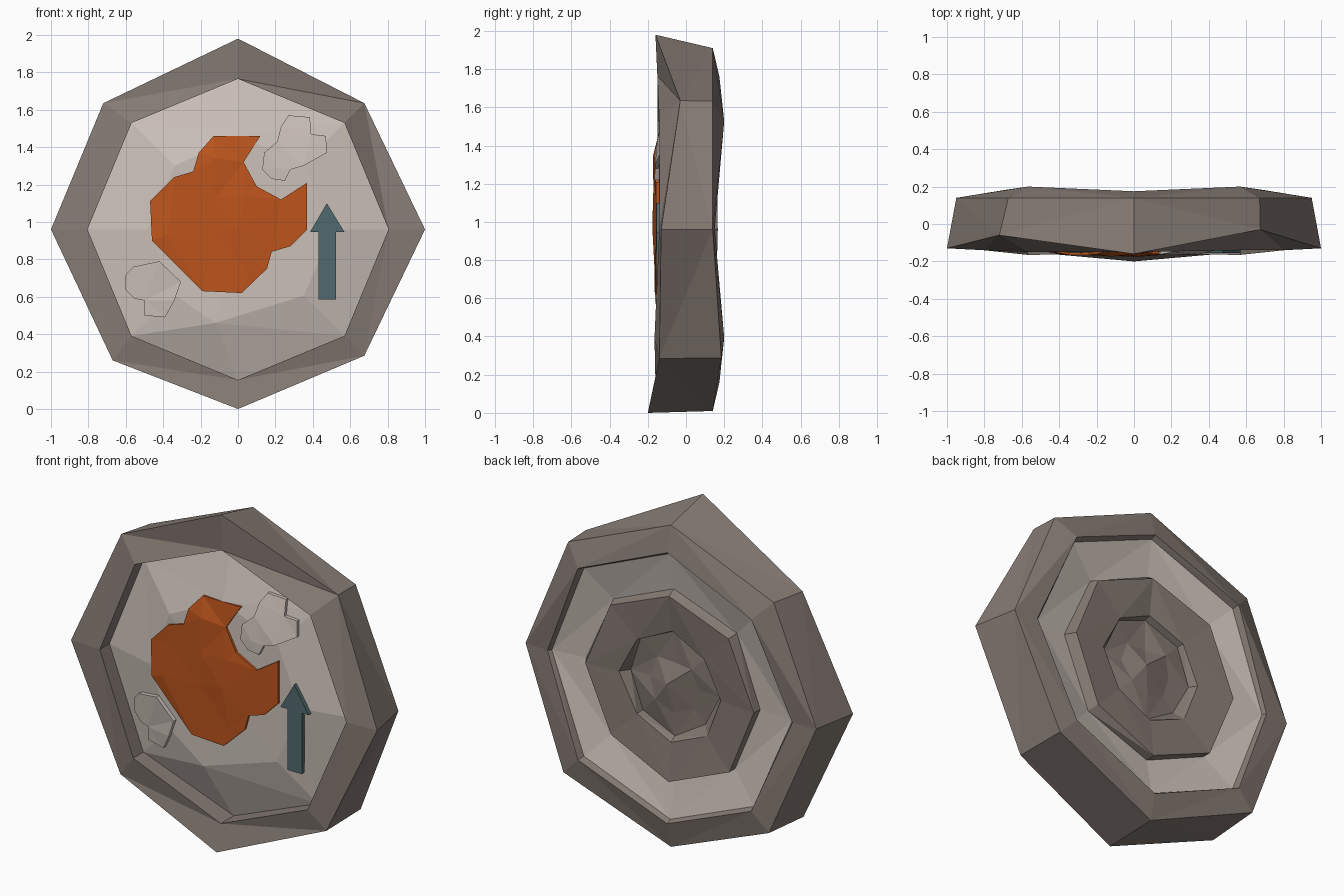
import bpy, bmesh, math, random
from mathutils import Vector
from mathutils.bvhtree import BVHTree
from mathutils.geometry import delaunay_2d_cdt

if "Cube" in bpy.data.objects:
    bpy.data.objects.remove(bpy.data.objects["Cube"])

random.seed(4)
ZC = 0.96


def material(name, rgb):
    m = bpy.data.materials.new(name)
    m.diffuse_color = (*rgb, 1)
    m.use_nodes = True
    m.node_tree.nodes["Principled BSDF"].inputs["Base Color"].default_value = m.diffuse_color
    return m


BROWN = material("brown stone", (0.235, 0.195, 0.172))
PALE = material("pale stone", (0.60, 0.53, 0.482))
ORANGE = material("rust orange", (0.51, 0.09, 0.012))
TEAL = material("dark teal", (0.08, 0.144, 0.156))


def finish(bm, name, mats):
    bmesh.ops.recalc_face_normals(bm, faces=bm.faces[:])
    me = bpy.data.meshes.new(name)
    bm.to_mesh(me)
    for m in mats:
        me.materials.append(m)
    ob = bpy.data.objects.new(name, me)
    bpy.context.collection.objects.link(ob)
    return ob


# Octagonal stone disc: rings (radii, depths, jitter, colour of band before it), front to back
rings = [
    ([.50, .50, .50, .50, .50, .49, .48, .48],
     [-.143, -.142, -.14, -.140, -.152, -.140, -.135, -.155], 0, 1),
    (0.805, [-.06, -.075, -.075, -.07, -.04, -.07, -.05, -.065], 0, 1),
    (0.805, [-.15, -.14, -.14, -.165, -.16, -.165, -.14, -.15], 0, 0),
    ([1.02, .955, 1, .955, .96, .965, 1, .985],
     [-.16, -.03, -.13, -.14, -.2, -.14, -.13, -.06], 0, 0),
    (0.95, [.14, .14, .14, .185, .14, .185, .14, .14], 0, 0),
    (0.80, [.175, .2, .15, .2, .175, .2, .15, .2], 0, 0),
    (0.785, [.145, .16, .13, .16, .145, .16, .13, .16], 0, 0),
    (0.57, 0.108, 0.006, 1),
    (0.548, 0.162, 0.006, 0),
    (0.32, 0.138, 0.01, 0),
    (0.29, 0.10, 0.01, 0),
    (0.14, 0.11, 0.02, 0),
]
bm = bmesh.new()
front = bm.verts.new((0, -0.15, ZC))
loops = []
for rad, dep, jit, col in rings:
    row = []
    for k in range(8):
        a = math.radians(90 - 45 * k)
        r = rad[k] if isinstance(rad, list) else rad
        y = dep[k] if isinstance(dep, list) else dep
        r += random.uniform(-2, 2) * jit
        row.append(bm.verts.new((r * math.cos(a), y + random.uniform(-1, 1) * jit,
                                 ZC + r * math.sin(a))))
    loops.append(row)
back = bm.verts.new((0.03, 0.14, ZC))
loops[0][4].co.x = -0.12             # off-centre chip in the front face
loops[3][7].co = (-0.72, -0.06, 1.635)
loops[3][5].co = (-0.67, -0.14, 0.26)


def tri(vs, col):
    bm.faces.new(vs).material_index = col


for k in range(8):
    n = (k + 1) % 8
    tri((front, loops[0][k], loops[0][n]), 1)
    tri((back, loops[-1][k], loops[-1][n]), 0)
    for i in range(1, len(loops)):
        p, q, col = loops[i - 1], loops[i], rings[i][3]
        if (k + i) % 2:
            tri((p[k], p[n], q[n]), col)
            tri((p[k], q[n], q[k]), col)
        else:
            tri((p[k], p[n], q[k]), col)
            tri((p[n], q[n], q[k]), col)
bmesh.ops.recalc_face_normals(bm, faces=bm.faces[:])
surface = BVHTree.FromBMesh(bm)
finish(bm, "stone_disc", [BROWN, PALE])


def depth(x, z):
    return surface.ray_cast(Vector((x, -2, z)), Vector((0, 1, 0)))[0].y


# Thin slab that follows the front face inside an outline
def plate(name, outline, mat, lift, step=0, rough=0, flat=False):
    pts = [Vector(p) for p in outline]
    n = len(pts)
    if step:
        xs, zs = [p[0] for p in outline], [p[1] for p in outline]
        z = min(zs) + step * .6
        while z < max(zs):
            x = min(xs) + step * .6
            while x < max(xs):
                q = Vector((x + random.uniform(-.2, .2) * step, z + random.uniform(-.2, .2) * step))
                if min((q - p).length for p in pts[:n]) > step * .4:
                    pts.append(q)
                x += step
            z += step
    res = delaunay_2d_cdt(pts, [(i, (i + 1) % n) for i in range(n)], [], 1, 1e-5)
    base = min(depth(*p) for p in outline)
    bm = bmesh.new()
    made = {}
    for f in res[2]:
        for i in f:
            if i not in made:
                x, z = res[0][i]
                y = base if flat else depth(x, z)
                if i >= n:
                    y -= random.uniform(0, rough)
                made[i] = bm.verts.new((x, y - lift, z))
        bm.faces.new([made[i] for i in f])
    ext = bmesh.ops.extrude_face_region(bm, geom=bm.faces[:], use_keep_orig=True)
    for v in ext["geom"]:
        if isinstance(v, bmesh.types.BMVert):
            v.co.y += lift + 0.012
    return finish(bm, name, [mat])


plate("orange_patch", [
    (-.13, 1.46), (.12, 1.46), (.03, 1.32), (.10, 1.19), (.23, 1.12), (.37, 1.21),
    (.37, .96), (.28, .87), (.18, .84), (.155, .75), (.02, .62), (-.19, .63),
    (-.46, .90), (-.47, 1.11), (-.34, 1.24), (-.24, 1.27), (-.21, 1.37)],
    ORANGE, 0.014, 0.2, 0.014)

plate("upper_pale_patch", [
    (.27, 1.57), (.385, 1.56), (.39, 1.47), (.47, 1.46), (.475, 1.37), (.35, 1.30),
    (.28, 1.28), (.25, 1.22), (.18, 1.23), (.13, 1.28), (.14, 1.37), (.21, 1.43),
    (.23, 1.51)], PALE, 0.02, 0.15, 0.006)

plate("lower_pale_patch", [
    (-.56, .76), (-.42, .79), (-.305, .68), (-.34, .58), (-.39, .49), (-.5, .5),
    (-.5, .58), (-.555, .59), (-.605, .64), (-.60, .72)], PALE, 0.025, 0.15, 0.008)

plate("arrow", [
    (.475, 1.10), (.57, .945), (.525, .945), (.525, .585), (.43, .585), (.43, .945),
    (.385, .945)], TEAL, 0.012, flat=True)
